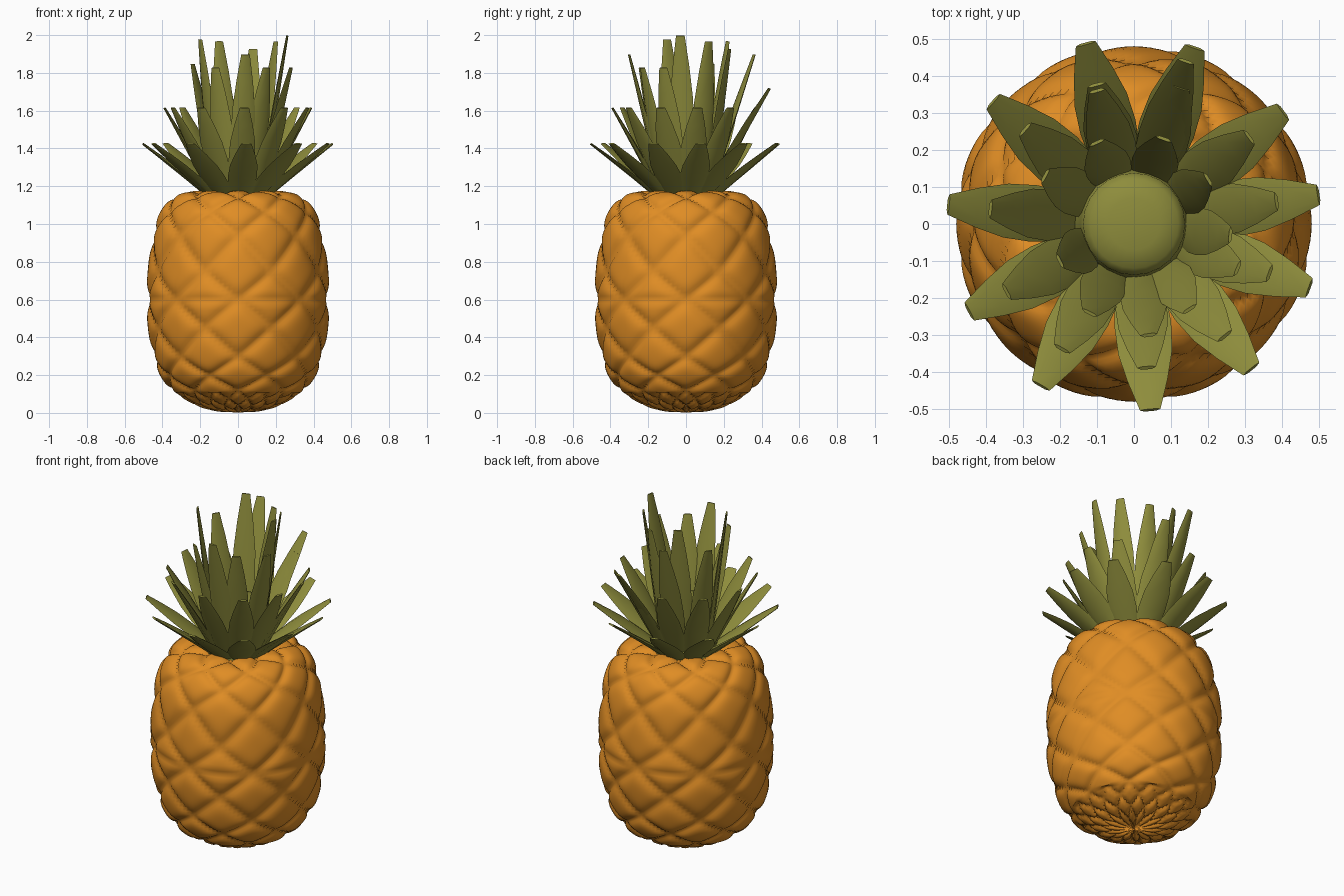
import bpy, bmesh, math
from mathutils import Vector

if "Cube" in bpy.data.objects:
    bpy.data.objects.remove(bpy.data.objects["Cube"])


def material(name, rgb):
    m = bpy.data.materials.new(name)
    m.diffuse_color = (*rgb, 1)
    m.use_nodes = True
    m.node_tree.nodes["Principled BSDF"].inputs["Base Color"].default_value = m.diffuse_color
    return m


ORANGE = material("orange_rind", (0.74, 0.265, 0.018))
GREEN = material("olive_leaf", (0.27, 0.265, 0.045))


def finish(bm, name, mat, angle):
    bmesh.ops.remove_doubles(bm, verts=bm.verts, dist=1e-5)
    bmesh.ops.recalc_face_normals(bm, faces=bm.faces)
    me = bpy.data.meshes.new(name)
    bm.to_mesh(me)
    bm.free()
    me.materials.append(mat)
    ob = bpy.data.objects.new(name, me)
    bpy.context.collection.objects.link(ob)
    bpy.context.view_layer.objects.active = ob
    ob.select_set(True)
    bpy.ops.object.shade_smooth_by_angle(angle=math.radians(angle))
    ob.select_set(False)
    return ob


# Fruit profile (radius, height), one point per half row of scales, bottom to top
PROFILE = [(0, .02), (.10, .025), (.19, .045), (.26, .08), (.325, .125),
           (.385, .20), (.425, .30), (.452, .45), (.46, .60), (.453, .75),
           (.43, .935), (.385, 1.06), (.31, 1.135), (.2, 1.15), (.1, 1.14)]
SPLIT = 4          # below this row the scales are half as wide
WAIST = 8
SUB, COLS = 8, 128


def profile(t):
    i = min(int(t), len(PROFILE) - 2)
    f = t - i
    p = [Vector(PROFILE[max(0, min(len(PROFILE) - 1, i + k))]) for k in (-1, 0, 1, 2)]
    return 0.5 * (2 * p[1] + (p[2] - p[0]) * f + (2 * p[0] - 5 * p[1] + 4 * p[2] - p[3]) * f * f
                  + (3 * p[1] - p[0] - 3 * p[2] + p[3]) * f ** 3)


def pillow(x):
    return 1 - abs(2 * (x - math.floor(x)) - 1) ** 4


def scale_height(turn, t):
    if t < SPLIT:
        u, v = turn * 16, (t - SPLIT) / 2
        h = 0.018
    else:
        u, v = turn * 8, (t - WAIST) / 2
        h = 0.025 * (0.6 + 0.4 * min(1, abs(v) * 8))   # crease round the waist
    return h * pillow(u + v) * pillow(u - v)


# Fruit: lathed surface with diamond scales raised along the normal
bm = bmesh.new()
rows = []
last = len(PROFILE) - 1
for j in range(last * SUB + 1):
    t = j / SUB
    p = profile(t)
    d = profile(min(last, t + .02)) - profile(max(0, t - .02))
    n = Vector((d.y, -d.x)).normalized()
    row = []
    for c in range(COLS):
        turn = c / COLS
        q = p + n * (scale_height(turn, t) if j else 0)
        a = turn * math.tau
        row.append(bm.verts.new((q.x * math.cos(a), q.x * math.sin(a), max(q.y, .002))))
    rows.append(row)
for j, (lo, hi) in enumerate(zip(rows, rows[1:])):
    for c in range(COLS):
        e = (c + 1) % COLS
        bm.faces.new((lo[c], lo[e], hi[e], hi[c]))
bm.faces.new(rows[-1])
finish(bm, "fruit_body", ORANGE, 50)

# Crown core
bm = bmesh.new()
rings = []
for r, z in [(.2, 1.1), (.17, 1.2), (.145, 1.3), (.138, 1.42), (.12, 1.44), (.07, 1.455)]:
    rings.append([bm.verts.new((r * math.cos(k * math.tau / 24), r * math.sin(k * math.tau / 24), z))
                  for k in range(24)])
for lo, hi in zip(rings, rings[1:]):
    for k in range(24):
        bm.faces.new((lo[k], lo[k - 1], hi[k - 1], hi[k]))
bm.faces.new(rings[0])
bm.faces.new(rings[-1])
finish(bm, "crown_core", GREEN, 40)


# Leaf: blade with a convex back, widest near the middle, thin and blunt at the tip
def add_leaf(bm, angle, base, tip, half_width, thick):
    out = Vector((math.cos(angle), math.sin(angle), 0))
    side = Vector((-math.sin(angle), math.cos(angle), 0))
    dr, dz = tip[0] - base[0], tip[1] - base[1]
    normal = (Vector((0, 0, dr)) - out * dz).normalized()
    sections = []
    for t, w in [(0, .7), (.2, .9), (.4, 1), (.6, .95), (.8, .7), (1, .36)]:
        mid = out * (base[0] + dr * t ** 1.05) + Vector((0, 0, base[1] + dz * t))
        th = thick * (1 - .72 * t)
        ring = [(-1, 0), (-.55, -1), (.55, -1), (1, 0), (.55, .6), (-.55, .6)]
        sections.append([bm.verts.new(mid + side * (x * w * half_width) + normal * (y * th))
                         for x, y in ring])
    for lo, hi in zip(sections, sections[1:]):
        for k in range(6):
            bm.faces.new((lo[k - 1], lo[k], hi[k], hi[k - 1]))
    bm.faces.new(sections[0])
    bm.faces.new(sections[-1])


# Outer and middle rings share the same directions
ANGLES = [9, 37, 71, 105, 139, 174, 208, 240, 275, 309, 340]
for name, base, tip, w in [("outer_leaves", (.13, 1.14), (.505, 1.425), .077),
                           ("middle_leaves", (.13, 1.16), (.39, 1.615), .07)]:
    bm = bmesh.new()
    for a in ANGLES:
        add_leaf(bm, math.radians(a), base, tip, w, .021)
    finish(bm, name, GREEN, 45)

# Tall inner leaves, given by tip position
TIPS = [(.26, -.03, 2), (.2, .12, 1.97), (.08, .23, 1.93), (-.1, .36, 1.9), (.14, .44, 1.72),
        (-.2, -.1, 1.98), (-.12, -.24, 1.83), (.04, -.3, 1.9), (.15, -.23, 1.83),
        (-.24, .13, 1.85), (-.1, .22, 1.97), (.28, -.12, 1.83)]
bm = bmesh.new()
for x, y, z in TIPS:
    add_leaf(bm, math.atan2(y, x), (.12, 1.17), (math.hypot(x, y), z - .003), .064, .02)
finish(bm, "inner_leaves", GREEN, 45)
